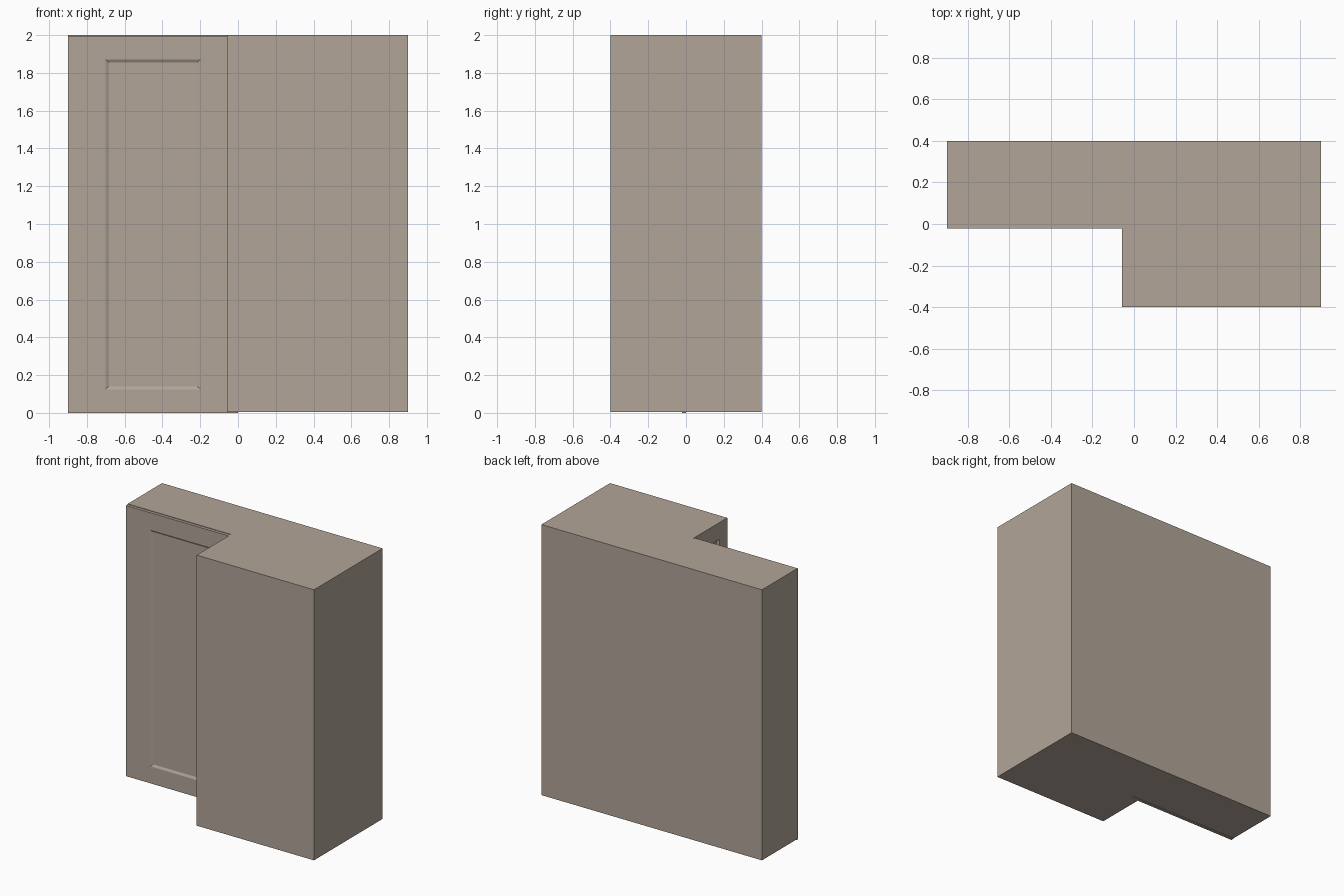
import bpy, bmesh

if "Cube" in bpy.data.objects:
    bpy.data.objects.remove(bpy.data.objects["Cube"])

brown = bpy.data.materials.new("brown_wood")
brown.diffuse_color = (0.446, 0.378, 0.315, 1)
brown.use_nodes = True
brown.node_tree.nodes["Principled BSDF"].inputs["Base Color"].default_value = brown.diffuse_color

DROP = 0.004  # the front door hangs slightly lower than the rest


def finish(name, bm):
    bmesh.ops.recalc_face_normals(bm, faces=bm.faces)
    mesh = bpy.data.meshes.new(name)
    bm.to_mesh(mesh)
    bm.free()
    mesh.materials.append(brown)
    obj = bpy.data.objects.new(name, mesh)
    bpy.context.collection.objects.link(obj)
    return obj


def ring_loft(name, rings):
    """Join matching rings in order and cap both ends."""
    bm = bmesh.new()
    loops = [[bm.verts.new(p) for p in ring] for ring in rings]
    n = len(loops[0])
    for a, b in zip(loops, loops[1:]):
        for i in range(n):
            j = (i + 1) % n
            bm.faces.new((a[i], a[j], b[j], b[i]))
    bm.faces.new(loops[0])
    bm.faces.new(loops[-1])
    return finish(name, bm)


def panel_door(name, width, thick, depth, base, place):
    """Door with a bevelled recessed panel; place maps (along, outward, z)."""
    def ring(side, low, out):
        u0, u1 = side * width, (1 - side) * width
        z0, z1 = base + low, base + 2 - DROP - low
        return [place(u, out, z) for u, z in
                ((u0, z0), (u1, z0), (u1, z1), (u0, z1))]
    return ring_loft(name, [
        ring(0, 0, 0),
        ring(0, 0, thick),
        ring(0.22, 0.125, thick),
        ring(0.241, 0.141, thick - depth),
    ])


# L-shaped corner carcass
plan = [(-0.9, 0.4), (-0.9, 0), (0, 0), (0, -0.4), (0.9, -0.4), (0.9, 0.4)]
ring_loft("cabinet_body", [[(x, y, z) for x, y in plan] for z in (DROP, 2)])

# Door on the left wing, facing the front
panel_door("front_door", 0.9, 0.022, 0.009, 0, lambda u, o, z: (-u, -o, z))

# Door on the right wing, facing the inner corner
panel_door("side_door", 0.4, 0.057, 0.022, DROP, lambda u, o, z: (-o, -u, z))
